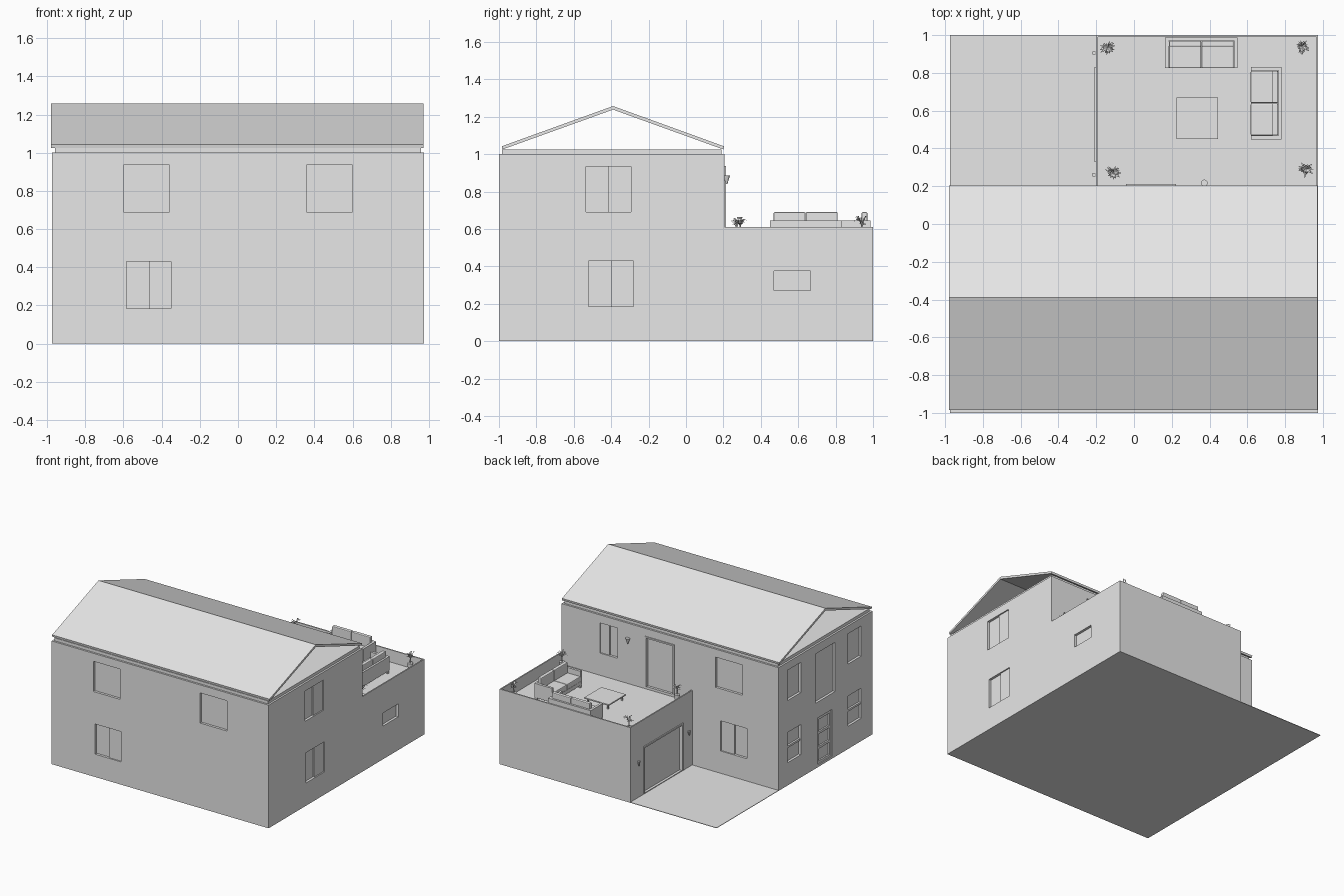
import bpy, bmesh, math, random
from mathutils import Matrix, Vector

random.seed(4)
cube = bpy.data.objects.get("Cube")
if cube:
    bpy.data.objects.remove(cube, do_unlink=True)

GREY = (0.8, 0.8, 0.8, 1)
mat = bpy.data.materials.new("plain_grey")
mat.use_nodes = True
mat.diffuse_color = GREY
bsdf = next(n for n in mat.node_tree.nodes if n.type == 'BSDF_PRINCIPLED')
bsdf.inputs["Base Color"].default_value = GREY


def finish(bm, name):
    bmesh.ops.recalc_face_normals(bm, faces=bm.faces)
    me = bpy.data.meshes.new(name)
    bm.to_mesh(me)
    bm.free()
    me.materials.append(mat)
    ob = bpy.data.objects.new(name, me)
    bpy.context.collection.objects.link(ob)
    return ob


def add_box(bm, a, b):
    lo = Vector(map(min, a, b))
    hi = Vector(map(max, a, b))
    m = Matrix.Translation((lo + hi) / 2) @ Matrix.Diagonal((hi - lo).to_4d())
    bmesh.ops.create_cube(bm, size=1, matrix=m)


def boxes(name, *pairs):
    bm = bmesh.new()
    for a, b in pairs:
        add_box(bm, a, b)
    return finish(bm, name)


def carve(ob, cutter):
    mod = ob.modifiers.new("cut", 'BOOLEAN')
    mod.operation = 'DIFFERENCE'
    mod.solver = 'EXACT'
    mod.object = cutter
    deps = bpy.context.evaluated_depsgraph_get()
    me = bpy.data.meshes.new_from_object(ob.evaluated_get(deps))
    ob.modifiers.clear()
    ob.data = me
    bpy.data.objects.remove(cutter, do_unlink=True)


# Wall planes: axis of the normal, position, inward sign
W, SPLIT, BACK, LOW, FLOOR = 0.975, -0.2, 0.205, 0.61, 0.51
FACES = {"front": (1, -1, 1), "right": (0, W, -1), "left": (0, -W, 1),
         "back": (1, BACK, -1), "garage": (0, SPLIT, 1)}


def on_wall(face, u, z, d):
    """Corner point from position along the wall, height and inward depth."""
    axis, pos, sign = FACES[face]
    depth = pos + sign * d
    return (depth, u, z) if axis == 0 else (u, depth, z)


def wall_box(bm, face, u0, u1, z0, z1, d0, d1):
    add_box(bm, on_wall(face, u0, z0, d0), on_wall(face, u1, z1, d1))


# Openings: wall, span, heights, style
UP, DOWN = (0.69, 0.935), (0.185, 0.43)
openings = [
    ("front", -0.6, -0.36, UP, "plain"), ("front", 0.36, 0.6, UP, "plain"),
    ("front", -0.585, -0.35, DOWN, "slide"),
    ("right", -0.535, -0.295, UP, "slide"), ("right", -0.52, -0.28, DOWN, "slide"),
    ("right", 0.47, 0.665, (0.27, 0.375), "plain"),
    ("back", 0.47, 0.63, UP, "slide"), ("back", -0.65, -0.41, UP, "plain"),
    ("back", -0.69, -0.455, DOWN, "slide"),
    ("back", -0.03, 0.21, (FLOOR + 0.02, 0.925), "frame"),
    ("left", -0.08, 0.09, UP, "plain"), ("left", -0.855, -0.685, UP, "plain"),
    ("left", -0.08, 0.09, DOWN, "sash"), ("left", -0.855, -0.685, DOWN, "sash"),
    ("left", -0.52, -0.27, (0.53, 0.93), "plain"),
    ("left", -0.48, -0.3, (0.02, 0.4), "door"),
    ("garage", 0.34, 0.82, (0.01, 0.38), "frame"),
]
house_cut, garage_cut, joinery = bmesh.new(), bmesh.new(), bmesh.new()
for face, u0, u1, (z0, z1), style in openings:
    in_garage = face == "garage" or u0 > BACK and face == "right"
    wall_box(garage_cut if in_garage else house_cut, face, u0, u1, z0, z1, -0.02, 0.02)
    mid, zm = (u0 + u1) / 2, (z0 + z1) / 2
    if style == "slide":
        wall_box(joinery, face, mid, u1, z0, z1, 0.01, 0.025)
    elif style == "sash":
        wall_box(joinery, face, u0, u1, zm - 0.008, zm + 0.008, 0.005, 0.025)
    elif style == "door":
        for k in range(4):
            z = z0 + (z1 - z0) * k / 3.2
            wall_box(joinery, face, u0, u1, z, z + 0.02, 0.008, 0.025)
        for u in (u0, u1 - 0.02):
            wall_box(joinery, face, u, u + 0.02, z0, z1, 0.008, 0.025)
    elif style == "frame":
        t = 0.012
        for a, b in ((u0 - t, u0), (u1, u1 + t)):
            wall_box(joinery, face, a, b, z0, z1, -0.008, 0.01)
        wall_box(joinery, face, u0 - t, u1 + t, z1, z1 + t, -0.008, 0.01)

# House body, garage with sunken terrace, driveway
house = boxes("house_walls", ((-W, -1, 0), (W, BACK, 1)))
carve(house, finish(house_cut, "house_cutter"))
garage = boxes("garage_walls", ((SPLIT, BACK, 0), (W, 1, LOW)))
add_box(garage_cut, (SPLIT + 0.01, BACK - 0.05, FLOOR), (W - 0.01, 0.99, 0.8))
carve(garage, finish(garage_cut, "garage_cutter"))
finish(joinery, "window_and_door_frames")
boxes("driveway", ((-W, BACK, 0), (SPLIT, 1, 0.004)))
boxes("ceiling_slab", ((-0.96, -0.985, 1), (0.96, 0.19, 1.024)))

# Open gable roof from one profile
bm = bmesh.new()
profile = [(-0.985, 1.042), (-0.39, 1.257), (0.203, 1.042),
           (0.2, 1.025), (-0.39, 1.238), (-0.982, 1.025)]
face = bm.faces.new([bm.verts.new((-0.98, y, z)) for y, z in profile])
ext = bmesh.ops.extrude_face_region(bm, geom=[face])
bmesh.ops.translate(bm, vec=(1.952, 0, 0),
                    verts=[v for v in ext["geom"] if isinstance(v, bmesh.types.BMVert)])
finish(bm, "roof")


# Two-seat sofas
def sofa(label, x, y, turn):
    frame, soft = bmesh.new(), bmesh.new()
    add_box(frame, (-0.19, -0.08, 0.02), (0.19, 0.08, 0.05))
    add_box(frame, (-0.19, 0.064, 0.02), (0.19, 0.08, 0.135))
    for s in (-1, 1):
        add_box(frame, (s * 0.172, -0.08, 0.02), (s * 0.192, 0.08, 0.135))
        for ly in (-0.07, 0.07):
            add_box(frame, (s * 0.17, ly - 0.008, 0), (s * 0.186, ly + 0.008, 0.02))
        add_box(soft, (s * 0.001, -0.082, 0.05), (s * 0.171, 0.04, 0.095))
        add_box(soft, (s * 0.001, 0.032, 0.09), (s * 0.171, 0.063, 0.18))
    for ob in (finish(frame, label + "_frame"), finish(soft, label + "_cushions")):
        ob.location = (x, y, FLOOR)
        ob.rotation_euler.z = turn
    bev = ob.modifiers.new("soft_edges", 'BEVEL')
    bev.width = 0.006
    bev.segments = 2


sofa("back_sofa", 0.357, 0.907, 0)
sofa("side_sofa", 0.7, 0.64, -math.pi / 2)

# Low table
bm = bmesh.new()
add_box(bm, (0.225, 0.45, 0.547), (0.445, 0.67, 0.557))
for x in (0.24, 0.42):
    for y in (0.465, 0.645):
        add_box(bm, (x, y, FLOOR), (x + 0.01, y + 0.01, 0.55))
finish(bm, "coffee_table")


# Potted plants with drooping blade leaves
def plant(name, x, y):
    bm = bmesh.new()
    bmesh.ops.create_cone(bm, cap_ends=True, segments=12, radius1=0.016, radius2=0.022,
                          depth=0.07, matrix=Matrix.Translation((0, 0, 0.035)))
    bmesh.ops.create_cone(bm, cap_ends=True, segments=6, radius1=0.005, radius2=0.004,
                          depth=0.05, matrix=Matrix.Translation((0, 0, 0.09)))
    for k in range(18):
        a = k * 2.4
        out = Vector((math.cos(a), math.sin(a), 0))
        side = Vector((-out.y, out.x, 0)) * 0.005
        reach, rise = random.uniform(0.025, 0.048), random.uniform(0.01, 0.055)
        up = Vector((0, 0, 1))
        root = up * 0.105
        bend = root + out * reach * 0.6 + up * rise
        tip = root + out * reach + up * rise * 0.8
        r, b1, t, b2 = [bm.verts.new(p) for p in (root, bend + side, tip, bend - side)]
        bm.faces.new((r, b1, b2))
        bm.faces.new((b1, t, b2))
    finish(bm, name).location = (x, y, FLOOR)


for i, (x, y) in enumerate([(-0.14, 0.93), (-0.11, 0.27), (0.89, 0.94), (0.91, 0.29)]):
    plant(f"potted_plant_{i + 1}", x, y)

# Wall lamps
bm = bmesh.new()
bmesh.ops.create_cone(bm, cap_ends=True, segments=12, radius1=0.004, radius2=0.018,
                      depth=0.045, matrix=Matrix.Translation((0.372, BACK + 0.012, 0.862)))
finish(bm, "terrace_lamp")
bm = bmesh.new()
for y in (0.26, 0.905):
    bmesh.ops.create_cone(bm, cap_ends=True, segments=10, radius1=0.004, radius2=0.011,
                          depth=0.035, matrix=Matrix.Translation((SPLIT - 0.012, y, 0.285)))
    add_box(bm, (SPLIT - 0.014, y - 0.004, 0.285), (SPLIT, y + 0.004, 0.295))
finish(bm, "garage_lamps")
